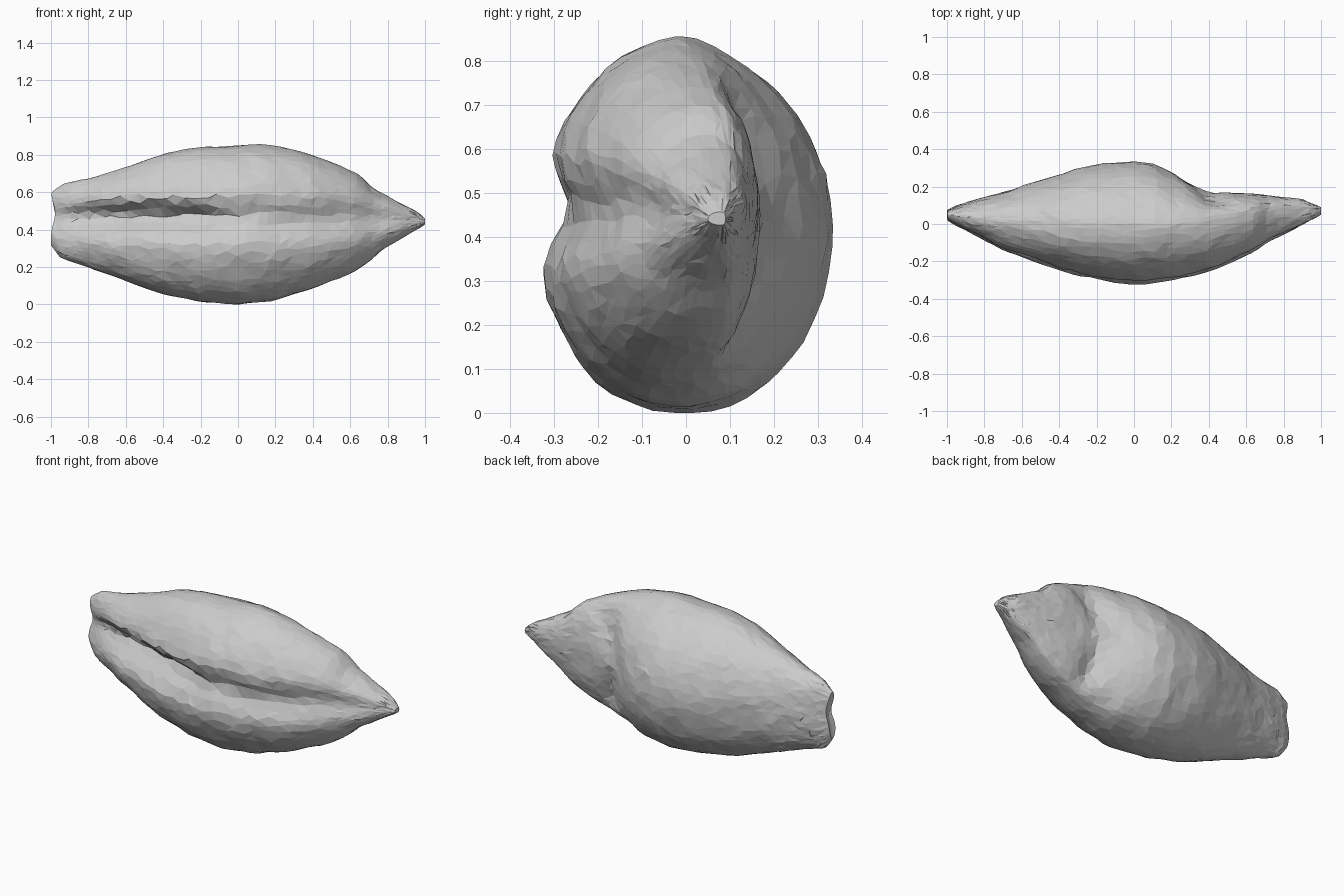
import bpy, bmesh, math, random
from mathutils import noise, Vector

if "Cube" in bpy.data.objects:
    bpy.data.objects.remove(bpy.data.objects["Cube"])

random.seed(4)

# Outline curves read along the length (x, value)
TOP = [(-1, .60), (-.93, .645), (-.7, .705), (-.52, .765), (-.37, .82), (-.2, .842), (.1, .86),
       (.3, .835), (.5, .765), (.65, .695), (.72, .625), (.85, .555), (.95, .505), (1, .46)]
BOTTOM = [(-1, .32), (-.95, .25), (-.8, .20), (-.6, .13), (-.4, .055), (-.2, .018), (0, 0),
          (.2, .025), (.4, .085), (.6, .165), (.7, .23), (.8, .315), (.9, .37), (1, .43)]
BACK = [(-1, .08), (-.95, .10), (-.7, .17), (-.4, .265), (-.2, .32), (0, .335), (.1, .32),
        (.2, .28), (.3, .215), (.4, .17), (.6, .16), (.8, .145), (.9, .13), (1, .09)]
FRONT = [(-1, .01), (-.9, -.05), (-.7, -.155), (-.5, -.23), (-.3, -.285), (-.1, -.325),
         (.05, -.33), (.2, -.315), (.4, -.27), (.6, -.19), (.8, -.08), (.9, -.02), (1, .05)]
MIDDLE = [(-1, .05), (-.6, .01), (-.2, -.01), (.4, .0), (.7, .05), (1, .08)]
CREASE_DEPTH = [(-1, .02), (-.85, .07), (-.6, .13), (-.25, .12), (0, .06), (.4, .06),
                (.7, .05), (.9, .02), (1, 0)]
CREASE_Z = [(-1, .47), (-.6, .485), (-.2, .475), (.1, .465), (1, .45)]
CREASE_UP = [(-1, .05), (-.25, .05), (.1, .075), (1, .08)]
# Below 1 the back gets flatter: the germ scoop
SQUARE_HIGH = [(-1, 1), (-.5, 1.1), (-.2, 1.3), (.2, 1.3), (.5, .65), (1, .65)]
SQUARE_LOW = [(-1, .95), (.2, .95), (.5, .65), (1, .65)]


def at(curve, x):
    for (x0, v0), (x1, v1) in zip(curve, curve[1:]):
        if x <= x1:
            return v0 + (v1 - v0) * (x - x0) / (x1 - x0)
    return curve[-1][1]


def bump(d, w):
    return math.exp(-(d / w) ** 2)


def surface_point(x, a):
    """Point on the kernel at station x and angle a (0 = back, pi = crease)."""
    lo, hi = at(BOTTOM, x), at(TOP, x)
    mid, half, zc = at(MIDDLE, x), (hi - lo) / 2, (hi + lo) / 2
    c, s = math.cos(a), math.sin(a)
    z = zc + half * s
    if c >= 0:
        # rounded back, with a valley around the germ end
        p = at(SQUARE_HIGH if s > 0 else SQUARE_LOW, x)
        y = mid + (at(BACK, x) - mid) * c ** p
        y -= .04 * bump(x - .38 - .12 * s * s, .07) * min(1, abs(s) * 1.6) * c
    else:
        # two cheeks either side of the long crease, steeper above it
        reach = .99 if s > 0 else 1.03
        y = mid - (mid - at(FRONT, x)) * (-c) ** (1 if s > 0 else .9) * (1 + (reach - 1) * min(1, abs(s) * 5))
        d = z - at(CREASE_Z, x)
        w = min(at(CREASE_UP, x) if d > 0 else .095, half * .5)
        y += at(CREASE_DEPTH, x) * bump(d, w)
    # notch in the blunt end
    if x < -.9:
        x += .022 * bump(z - .49, .07) * (-.9 - x) / .1
    return Vector((x, y, z))


# Kernel body: lofted rings with small uneven facets
RINGS, SIDES = 44, 50
bm = bmesh.new()
rings = []
for i in range(RINGS + 1):
    t = i / RINGS
    x0 = -math.cos(math.pi * t) * .4 + (2 * t - 1) * .6
    inner = 0 < i < RINGS
    ring = []
    for j in range(SIDES):
        x = x0 + (random.uniform(-.015, .015) if .03 < t < .97 else 0)
        a = 2 * math.pi * (j + (random.uniform(-.3, .3) if inner else 0)) / SIDES
        p = surface_point(max(-1, min(1, x)), a)
        if inner:
            p.y += .008 * noise.noise(p * 9) + random.uniform(-.002, .002)
            p.z += .006 * noise.noise(p * 8 + Vector((5, 2, 7))) + random.uniform(-.002, .002)
        ring.append(bm.verts.new(p))
    rings.append(ring)
for r0, r1 in zip(rings, rings[1:]):
    for j in range(SIDES):
        k = (j + 1) % SIDES
        bm.faces.new((r0[j], r1[j], r1[k], r0[k]))

# End caps, the blunt one slightly sunken
for ring, dx in ((rings[0], .02), (rings[-1], 0)):
    centre = sum((v.co for v in ring), Vector()) / SIDES
    tip = bm.verts.new(centre + Vector((dx, 0, 0)))
    for j in range(SIDES):
        bm.faces.new((ring[j], ring[(j + 1) % SIDES], tip))

bmesh.ops.triangulate(bm, faces=bm.faces[:], quad_method='SHORT_EDGE')
bmesh.ops.recalc_face_normals(bm, faces=bm.faces[:])

# Rest on the ground plane
low = min(v.co.z for v in bm.verts)
for v in bm.verts:
    v.co.z -= low

mesh = bpy.data.meshes.new("grain_kernel")
bm.to_mesh(mesh)
bm.free()
kernel = bpy.data.objects.new("grain_kernel", mesh)
bpy.context.collection.objects.link(kernel)
